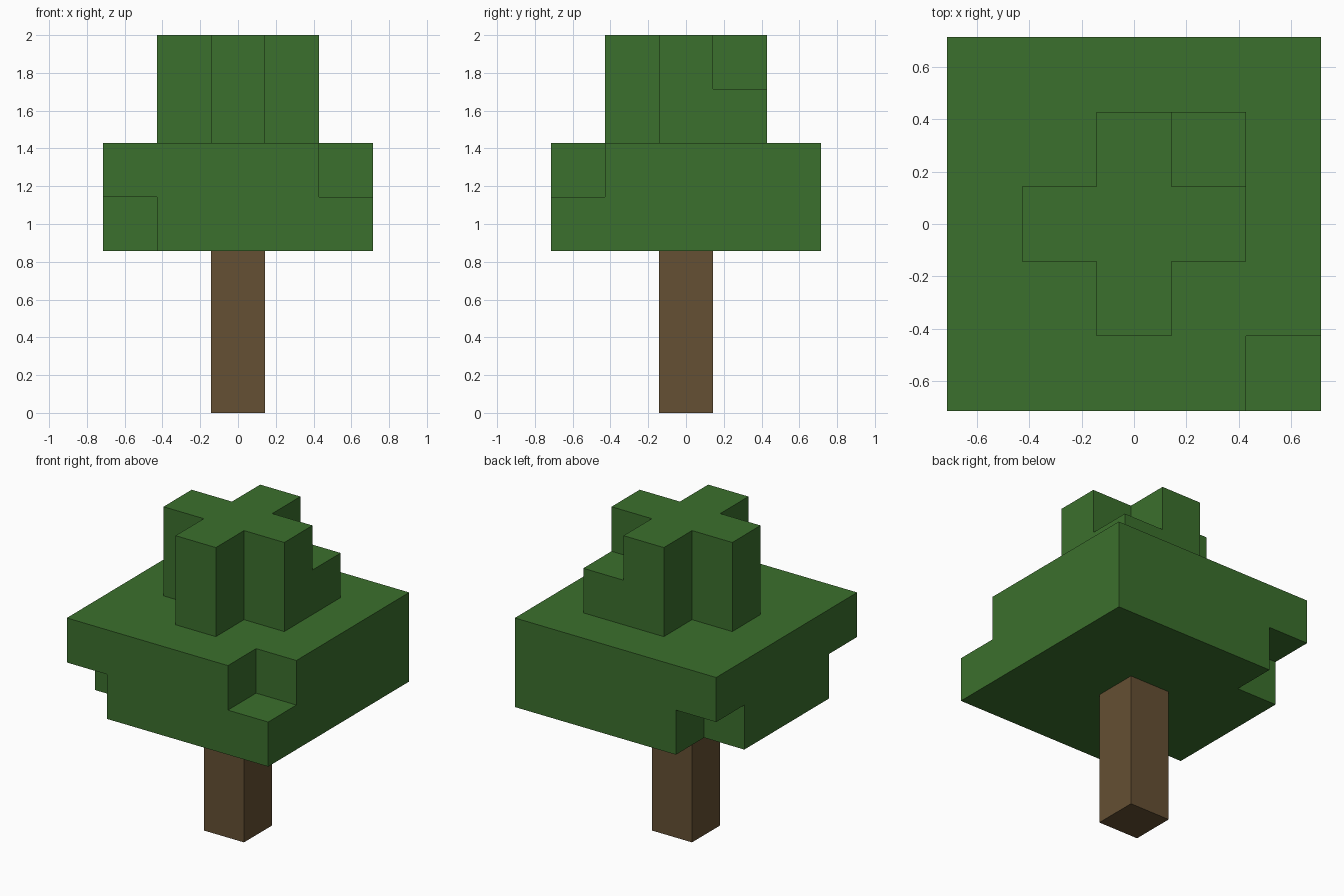
import bpy
import bmesh
from itertools import product
from mathutils import Vector

if "Cube" in bpy.data.objects:
    bpy.data.objects.remove(bpy.data.objects["Cube"], do_unlink=True)

U = 2 / 7  # edge of one block; the tree is seven blocks tall


def make_material(name, colour):
    mat = bpy.data.materials.new(name)
    mat.use_nodes = True
    mat.diffuse_color = colour
    mat.node_tree.nodes["Principled BSDF"].inputs["Base Color"].default_value = colour
    return mat


def block_layer(radius, level, missing=()):
    """Square layer of block cells, without the listed corners."""
    span = range(-radius, radius + 1)
    return {(x, y, level) for x, y in product(span, span)
            if (x, y) not in missing}


def build_blocks(name, cells, mat):
    """Skin a set of cells with outer faces only, merged into flat panels."""
    bm = bmesh.new()
    for cell in cells:
        centre = Vector((cell[0], cell[1], cell[2] + 0.5))
        for axis, sign in product(range(3), (-1, 1)):
            n = Vector((0, 0, 0))
            n[axis] = sign
            if tuple(int(c + d) for c, d in zip(cell, n)) in cells:
                continue
            a = Vector((0, 0, 0))
            a[(axis + 1) % 3] = 1
            b = n.cross(a)
            corners = (-a - b, a - b, a + b, b - a)
            bm.faces.new([bm.verts.new((centre + (n + c) / 2) * U) for c in corners])
    bmesh.ops.remove_doubles(bm, verts=bm.verts[:], dist=0.001)
    bmesh.ops.dissolve_limit(bm, angle_limit=0.01, verts=bm.verts[:], edges=bm.edges[:])
    mesh = bpy.data.meshes.new(name)
    bm.to_mesh(mesh)
    bm.free()
    mesh.materials.append(mat)
    obj = bpy.data.objects.new(name, mesh)
    bpy.context.collection.objects.link(obj)
    return obj


bark = make_material("bark brown", (0.130, 0.080, 0.033, 1))
leaf = make_material("leaf green", (0.044, 0.162, 0.026, 1))

# Trunk: a single column of three blocks
build_blocks("trunk", {(0, 0, z) for z in range(3)}, bark)

# Wide canopy: two layers with a few corner blocks missing
lower = block_layer(2, 3, [(-2, -2), (-2, 2)])
upper = block_layer(2, 4, [(2, -2)])
build_blocks("wide_canopy", lower | upper, leaf)

# Crown: cross-shaped, with one corner block kept on its lower layer
corners = list(product((-1, 1), repeat=2))
crown = block_layer(1, 5, [c for c in corners if c != (1, 1)]) | block_layer(1, 6, corners)
build_blocks("crown", crown, leaf)
